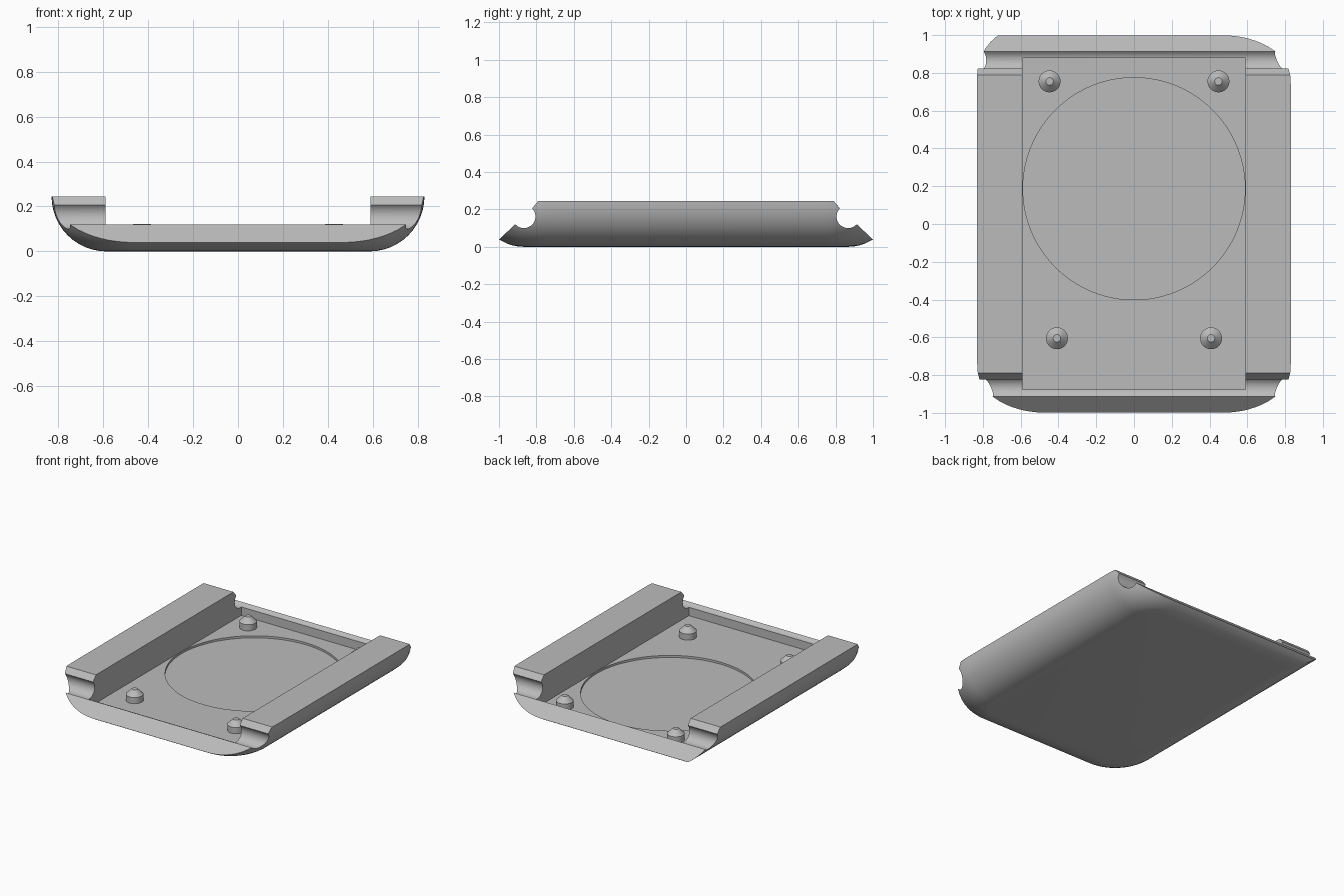
import bpy
import bmesh
from math import sin, cos, pi, sqrt, radians

if "Cube" in bpy.data.objects:
    bpy.data.objects.remove(bpy.data.objects["Cube"])

HALF_X, HALF_Y, TOP = 0.83, 1.111, 0.245   # shell before the ends are trimmed
CORNER = 0.37
FLOOR = 0.04

grey = bpy.data.materials.new("plain_grey")
grey.use_nodes = True
grey.diffuse_color = (0.5, 0.5, 0.5, 1)
grey.node_tree.nodes["Principled BSDF"].inputs["Base Color"].default_value = (0.5, 0.5, 0.5, 1)


def loft(name, rings):
    """Skin closed rings of equal length and cap both ends."""
    bm = bmesh.new()
    loops = [[bm.verts.new(p) for p in ring] for ring in rings]
    for a, b in zip(loops, loops[1:]):
        for i in range(len(a)):
            j = (i + 1) % len(a)
            bm.faces.new((a[i], a[j], b[j], b[i]))
    bm.faces.new(loops[0][::-1])
    bm.faces.new(loops[-1])
    bmesh.ops.recalc_face_normals(bm, faces=bm.faces)
    mesh = bpy.data.meshes.new(name)
    bm.to_mesh(mesh)
    bm.free()
    mesh.materials.append(grey)
    obj = bpy.data.objects.new(name, mesh)
    bpy.context.collection.objects.link(obj)
    return obj


def circle(x, y, z, r, n):
    return [(x + r * cos(2 * pi * i / n), y + r * sin(2 * pi * i / n), z) for i in range(n)]


def box_ring(x, y0, y1, z):
    return [(-x, y0, z), (x, y0, z), (x, y1, z), (-x, y1, z)]


def plan_ring(inset, z, n=14):
    """Rectangle with three rounded corners and one square one (back, -x)."""
    hx, hy, r = HALF_X - inset, HALF_Y - inset, CORNER - inset
    pts = []
    for k, (sx, sy) in enumerate([(1, 1), (-1, 1), (-1, -1), (1, -1)]):
        if k == 1:
            pts.append((-hx, hy, z))
            continue
        for i in range(n + 1):
            a = (k + i / n) * pi / 2
            pts.append((sx * (hx - r) + r * cos(a), sy * (hy - r) + r * sin(a), z))
    return pts


def boolean(target, cutter, operation):
    cutter.hide_render = True
    mod = target.modifiers.new("cut", "BOOLEAN")
    mod.object, mod.operation, mod.solver = cutter, operation, "EXACT"
    bpy.context.view_layer.objects.active = target
    bpy.ops.object.modifier_apply(modifier=mod.name)
    bpy.data.objects.remove(cutter)


def smooth(obj, angle):
    bpy.ops.object.select_all(action="DESELECT")
    obj.select_set(True)
    bpy.context.view_layer.objects.active = obj
    bpy.ops.object.shade_smooth_by_angle(angle=radians(angle))


# Shell with a quarter-round underside
STEPS = 12
rings = []
for i in range(STEPS + 1):
    a = i / STEPS * pi / 2
    rings.append(plan_ring(TOP * (1 - sin(a)), TOP * (1 - cos(a))))
rings.append(plan_ring(0, TOP + 0.1))
tray = loft("tray_body", rings)

# Side profile: flat rails, chamfer, round channel, sloping lip
half = [(0.79, TOP)]
for i in range(17):
    a = radians(135 + 183 * i / 16)
    half.append((0.867 + 0.062 * cos(a), 0.162 + 0.062 * sin(a)))
half.append((1.106, -0.06))
profile = half + [(-y, z) for y, z in reversed(half)]
trim = loft("end_trim", [[(x, y, z) for y, z in profile] for x in (-1, 1)])
boolean(tray, trim, "INTERSECT")

# Pocket between the rails, then the shallow round recess in its floor
pocket = loft("pocket_cutter", [box_ring(0.59, -0.875, 0.88, z) for z in (FLOOR, 0.5)])
boolean(tray, pocket, "DIFFERENCE")
recess = loft("recess_cutter", [circle(0, 0.187, z, 0.588, 96) for z in (FLOOR - 0.015, 0.1)])
boolean(tray, recess, "DIFFERENCE")
smooth(tray, 25)

# Four locating pins with conical tops
for end, px, py in (("back", 0.447, 0.755), ("front", 0.408, -0.605)):
    for side, s in (("left", 1), ("right", -1)):
        pin = loft(f"{end}_{side}_pin", [
            circle(s * px, py, FLOOR + h, r, 32)
            for h, r in ((-0.005, 0.058), (0.045, 0.058), (0.082, 0.02))])
        smooth(pin, 25)
